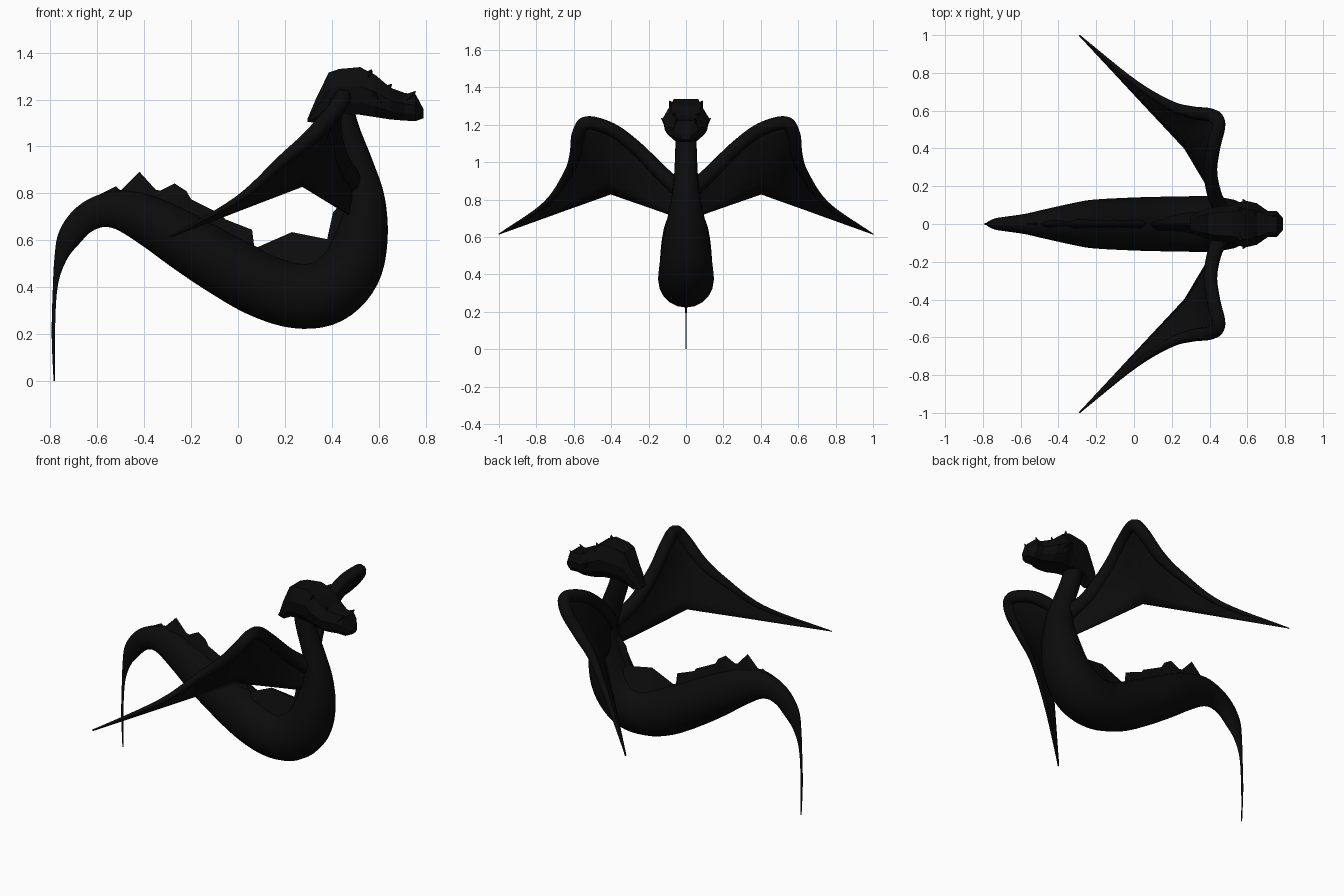
import bpy
import bmesh
import math
from mathutils import Vector

default = bpy.data.objects.get("Cube")
if default:
    bpy.data.objects.remove(default, do_unlink=True)

black = bpy.data.materials.new("charcoal black")
black.use_nodes = True
shade = (0.0035, 0.0035, 0.0035, 1)
black.diffuse_color = shade
black.node_tree.nodes["Principled BSDF"].inputs["Base Color"].default_value = shade


def spline(points, steps):
    """Smooth Catmull-Rom samples through tuples of any length."""
    pts = [Vector(p) for p in points]
    pts = [pts[0] * 2 - pts[1]] + pts + [pts[-1] * 2 - pts[-2]]
    out = []
    for a, b, c, d in zip(pts, pts[1:], pts[2:], pts[3:]):
        for i in range(steps):
            t = i / steps
            out.append((b * 2 + (c - a) * t + (a * 2 - b * 5 + c * 4 - d) * t ** 2
                        + (b * 3 - a - c * 3 + d) * t ** 3) / 2)
    return out + [pts[-2]]


def loft(name, rings, closed=True, smooth=True):
    """Skin a list of equal-sized rings; closed rings get end caps."""
    bm = bmesh.new()
    rows = [[bm.verts.new(p) for p in ring] for ring in rings]
    n = len(rows[0])
    for r, s in zip(rows, rows[1:]):
        for i in range(n if closed else n - 1):
            j = (i + 1) % n
            bm.faces.new((r[i], r[j], s[j], s[i]))
    if closed:
        bm.faces.new(rows[0])
        bm.faces.new(rows[-1])
    bmesh.ops.recalc_face_normals(bm, faces=bm.faces)
    mesh = bpy.data.meshes.new(name)
    bm.to_mesh(mesh)
    bm.free()
    mesh.materials.append(black)
    for f in mesh.polygons:
        f.use_smooth = smooth
    obj = bpy.data.objects.new(name, mesh)
    bpy.context.collection.objects.link(obj)
    return obj


def tube_rings(centres, radii, widths, side, sides=20):
    """Rings across a path; widths are measured along the side axis."""
    rings = []
    for k, c in enumerate(centres):
        tangent = centres[min(k + 1, len(centres) - 1)] - centres[max(k - 1, 0)]
        up = tangent.cross(side).normalized()
        across = up.cross(tangent).normalized()
        rings.append([c + up * radii[k] * math.cos(a) + across * widths[k] * math.sin(a)
                      for a in (math.tau * i / sides for i in range(sides))])
    return rings


# Serpentine neck, body and tail: x, z, radius
path = spline([
    (.43, 1.22, .05), (.46, 1.08, .055), (.515, .92, .062), (.545, .78, .08),
    (.53, .63, .11), (.48, .48, .133), (.38, .385, .143), (.25, .365, .14),
    (.1, .41, .138), (-.05, .49, .133), (-.2, .58, .125), (-.35, .67, .11),
    (-.48, .725, .09), (-.58, .725, .07), (-.66, .685, .06), (-.72, .61, .05),
    (-.757, .52, .026), (-.779, .4, .01), (-.787, .2, .007), (-.783, 0, .003)], 5)
centres = [Vector((x, 0, z)) for x, z, r in path]
radii = [r for x, z, r in path]
widths = [r * min(1.04, 1.04 + (x + .25) * .85) for x, z, r in path]
loft("body", tube_rings(centres, radii, widths, Vector((0, 1, 0))))

# Jagged ridge along the back, rooted in the nearest part of the body
crest = [(-.74, .66), (-.65, .765), (-.52, .83), (-.5, .812), (-.42, .892), (-.35, .815),
         (-.33, .812), (-.27, .842), (-.22, .81), (-.2, .775), (-.07, .71), (-.055, .69),
         (.06, .645), (.07, .565), (.23, .635), (.38, .605), (.405, .72), (.48, .8)]
ridge = []
for x, z in crest:
    top = Vector((x, 0, z))
    k = min(range(len(centres)), key=lambda i: (centres[i] - top).length)
    half = Vector((0, widths[k] * .5, 0))
    ridge.append([centres[k] - half, top, centres[k] + half])
loft("back_ridge", ridge, smooth=False)

# Angular head: x, bottom, top, half width
head = [(.297, 1.105, 1.12, .035), (.335, 1.1, 1.21, .06), (.387, 1.13, 1.315, .08),
        (.43, 1.14, 1.33, .09), (.52, 1.135, 1.338, .1), (.585, 1.125, 1.305, .125),
        (.65, 1.115, 1.25, .11), (.71, 1.11, 1.228, .068), (.757, 1.108, 1.222, .068),
        (.79, 1.12, 1.16, .03)]
profile = [(-.55, 0), (.55, 0), (.9, .25), (1, .6), (.65, 1), (-.65, 1), (-1, .6), (-.9, .25)]
loft("head", [[Vector((x, w * u, lo + (hi - lo) * v)) for u, v in profile]
              for x, lo, hi, w in head], smooth=False)


# Small horns: base, tip and radius
def horn(name, base, tip, radius):
    base, tip = Vector(base), Vector(tip)
    loft(name, tube_rings([base, tip], [radius, .002], [radius, .002],
                          Vector((0, 1, 0)), 4), smooth=False)


for tag, s in (("left", 1), ("right", -1)):
    horn(tag + "_brow_horn", (.55, s * .065, 1.29), (.57, s * .088, 1.328), .03)
    horn(tag + "_cheek_horn", (.6, s * .09, 1.2), (.575, s * .132, 1.235), .03)
    horn(tag + "_snout_horn", (.62, s * .05, 1.23), (.655, s * .065, 1.265), .03)
    horn(tag + "_nostril_horn", (.72, s * .04, 1.2), (.757, s * .05, 1.235), .025)

# Wings: leading edge as x, y, z, thickness, folded at the wrist
arm = [(.5, .02, .84, .045), (.435, .13, .94, .04), (.405, .27, 1.08, .036),
       (.42, .4, 1.175, .036), (.448, .53, 1.21, .036), (.41, .575, 1.15, .036),
       (.31, .59, 1.04, .033), (.19, .63, .94, .025), (0, .752, .775, .015),
       (-.29, 1, .615, .003)]
steps, wrist = 6, 4 * 6
for tag, s in (("left", 1), ("right", -1)):
    edge = spline([(x, s * y, z, r) for x, y, z, r in arm], steps)
    line = [p.to_3d() for p in edge]
    thick = [max(p[3], .003) for p in edge]
    loft(tag + "_wing_arm", tube_rings(line, thick, thick, Vector((.8, 0, -.6)), 12))
    root, corner = Vector((.48, s * .05, .705)), Vector((.27, s * .4, .83))
    sheet = []
    for k, lead in enumerate(line):
        if k <= wrist:
            trail = root.lerp(corner, k / wrist)
        else:
            # spread the outer panel by distance from the wrist
            f = (lead - line[wrist]).length / (line[-1] - line[wrist]).length
            trail = corner.lerp(line[-1], f)
        sheet.append([lead.lerp(trail, t / 6) for t in range(7)])
    skin = loft(tag + "_wing_membrane", sheet, closed=False)
    solid = skin.modifiers.new("thickness", "SOLIDIFY")
    solid.thickness = .01
    solid.offset = 0
